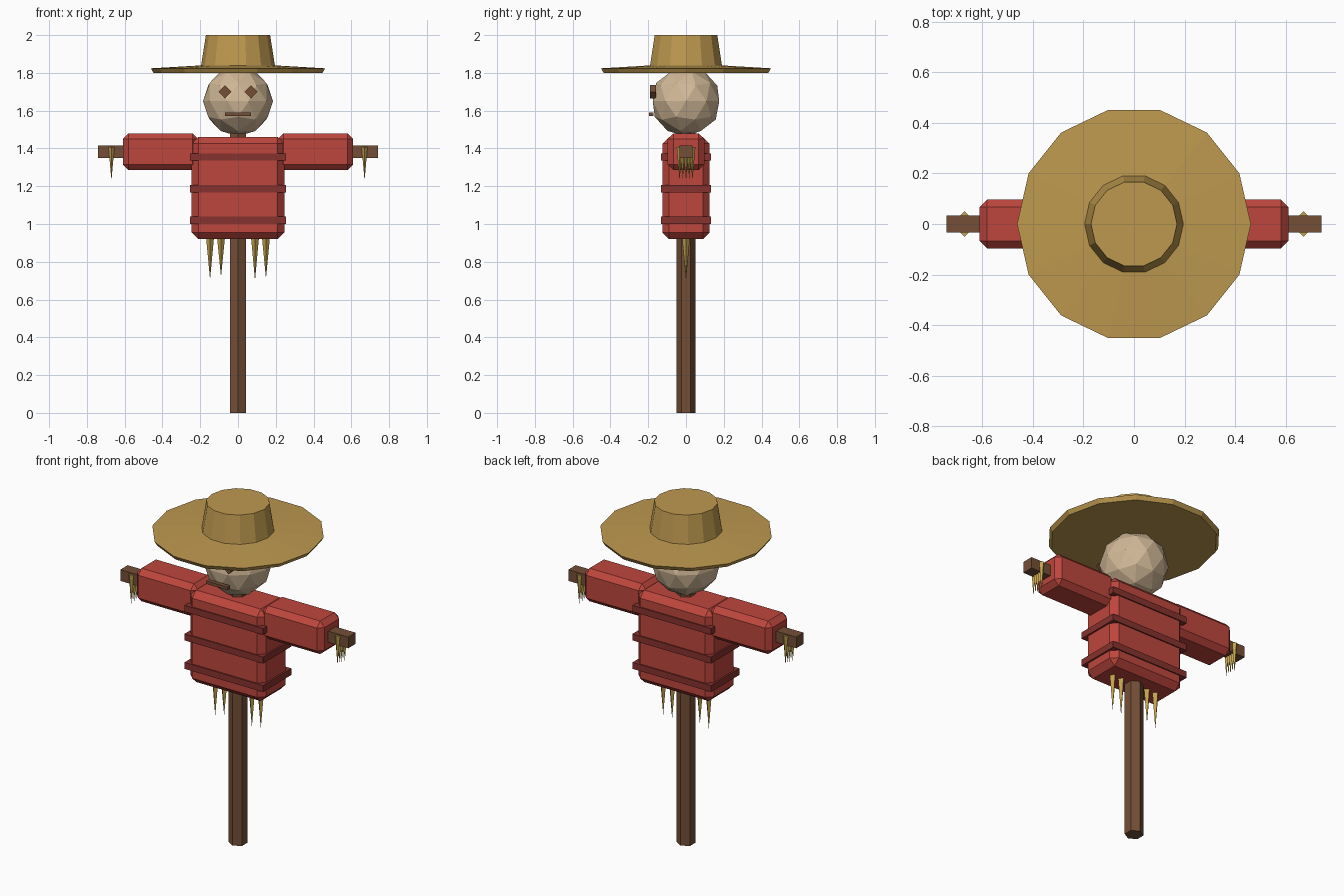
import bpy, bmesh, math
from mathutils import Matrix

cube = bpy.data.objects.get("Cube")
if cube:
    bpy.data.objects.remove(cube, do_unlink=True)


def material(name, rgb):
    """Flat colour given as display values 0-255, stored linear."""
    lin = [((c / 255 + 0.055) / 1.055) ** 2.4 for c in rgb] + [1.0]
    m = bpy.data.materials.new(name)
    m.use_nodes = True
    m.diffuse_color = lin
    m.node_tree.nodes["Principled BSDF"].inputs["Base Color"].default_value = lin
    return m


WOOD = material("brown wood", (116, 79, 55))
SHIRT = material("red cloth", (190, 70, 61))
BAND = material("dark red cloth", (134, 50, 45))
HAT = material("hat straw", (190, 153, 79))
STRAW = material("loose straw", (194, 162, 78))
SACK = material("sackcloth", (209, 184, 151))


def finish(name, bm, mat):
    bmesh.ops.recalc_face_normals(bm, faces=bm.faces)
    mesh = bpy.data.meshes.new(name)
    bm.to_mesh(mesh)
    bm.free()
    mesh.materials.append(mat)
    ob = bpy.data.objects.new(name, mesh)
    bpy.context.collection.objects.link(ob)
    return ob


def box(name, centre, size, mat, bevel=0, tilt=0):
    bm = bmesh.new()
    bmesh.ops.create_cube(bm, size=1)
    bm.transform(Matrix.Rotation(tilt, 4, 'Y') @ Matrix.Diagonal((*size, 1)))
    if bevel:
        bmesh.ops.bevel(bm, geom=bm.edges[:], offset=bevel, segments=1,
                        affect='EDGES')
    ob = finish(name, bm, mat)
    ob.location = centre
    return ob


def lathe(name, profile, sides, mat, start=0, x=0, y=0):
    """Stack polygon rings (radius, z); a zero radius closes to a point."""
    bm = bmesh.new()
    rings = []
    for r, z in profile:
        if r == 0:
            rings.append([bm.verts.new((x, y, z))] * sides)
            continue
        angles = [start + math.tau * i / sides for i in range(sides)]
        rings.append([bm.verts.new((x + r * math.cos(a), y + r * math.sin(a), z))
                      for a in angles])
    for low, high in zip(rings, rings[1:]):
        for i in range(sides):
            j = (i + 1) % sides
            quad = dict.fromkeys((low[i], low[j], high[j], high[i]))
            bm.faces.new(list(quad))
    for ring in (rings[0], rings[-1]):
        if len(set(ring)) > 2:
            bm.faces.new(ring)
    return finish(name, bm, mat)


# Post and crossbar
lathe("post", [(0.05, 0), (0.05, 1.52)], 6, WOOD, math.pi / 2)
box("crossbar", (0, 0, 1.383), (1.48, 0.068, 0.066), WOOD)

# Shirt body with raised bands
box("shirt_body", (0, 0, 1.19), (0.49, 0.25, 0.54), SHIRT, 0.035)
for i, z in enumerate((1.02, 1.187, 1.355)):
    box(f"shirt_band_{i + 1}", (0, 0, z), (0.51, 0.264, 0.038), BAND)

# Sleeves and straw hands
for side, s in (("left", 1), ("right", -1)):
    box(f"{side}_sleeve", (s * 0.41, 0, 1.383), (0.4, 0.194, 0.194), SHIRT, 0.03)
    for i in range(5):
        tip = 1.23 + 0.01 * (i % 2)
        lathe(f"{side}_hand_straw_{i + 1}", [(0, tip), (0.016, 1.408)], 4, STRAW,
              x=s * 0.67, y=0.017 * (i - 2))

# Straw below the shirt
for i, (x, tip) in enumerate(((-0.148, 0.705), (-0.09, 0.72),
                              (0.09, 0.70), (0.148, 0.71))):
    lathe(f"hem_straw_{i + 1}", [(0, tip), (0.022, 0.94)], 4, STRAW, x=x)

# Head
bm = bmesh.new()
bmesh.ops.create_icosphere(bm, subdivisions=2, radius=0.185,
                           matrix=Matrix.Rotation(math.pi / 2, 4, 'Z'))
finish("head", bm, SACK).location = (0, 0, 1.65)

# Face
for side, s in (("left", 1), ("right", -1)):
    box(f"{side}_eye", (s * 0.069, -0.175, 1.70), (0.049, 0.03, 0.049), WOOD,
        tilt=math.pi / 4)
box("mouth", (0, -0.183, 1.582), (0.138, 0.024, 0.018), WOOD)

# Hat
lathe("hat_brim", [(0.447, 1.80), (0.462, 1.824), (0.19, 1.84)], 14, HAT)
lathe("hat_crown", [(0.196, 1.835), (0.17, 2.0)], 14, HAT)
